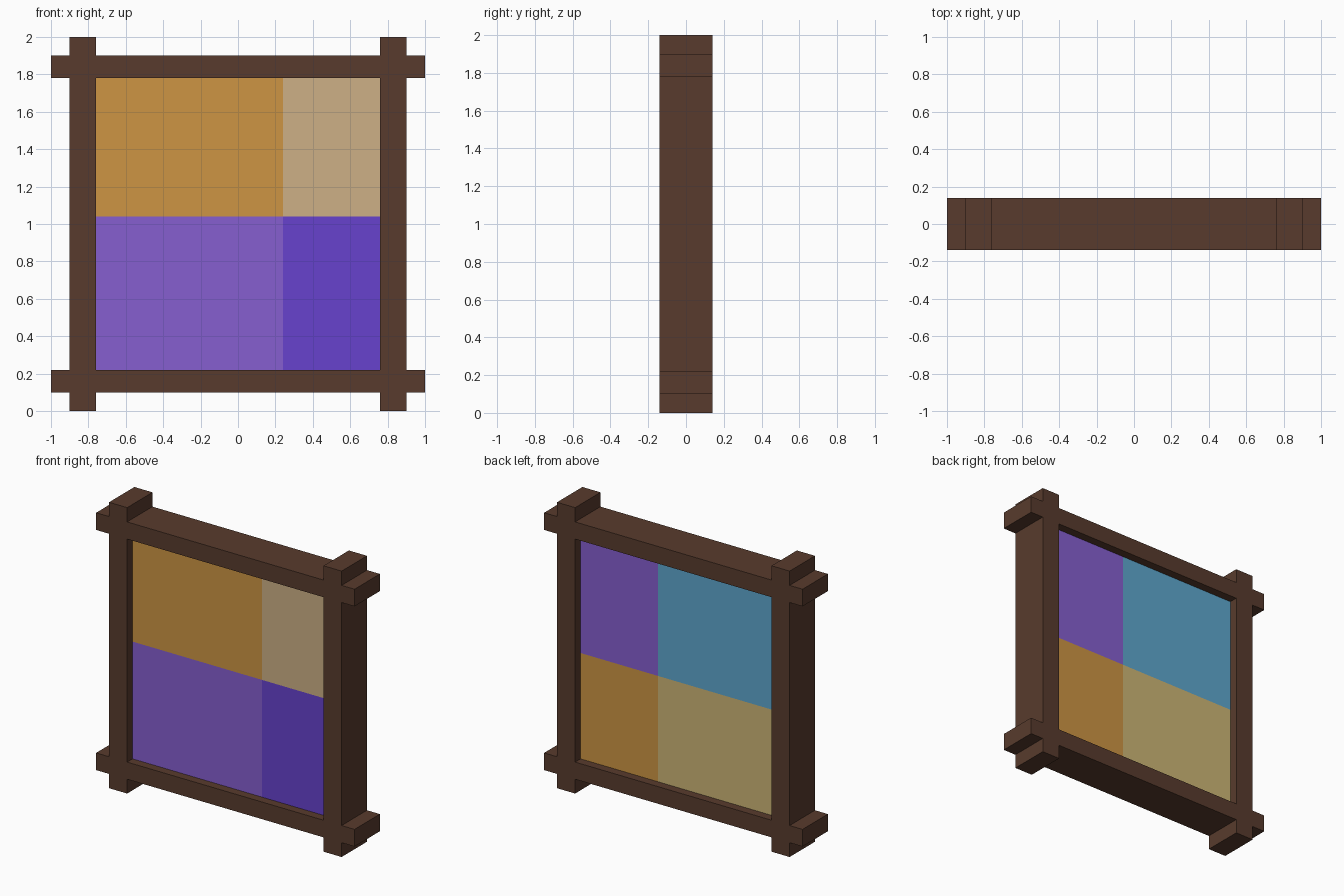
import bpy, bmesh
from mathutils import Vector

if "Cube" in bpy.data.objects:
    bpy.data.objects.remove(bpy.data.objects["Cube"])


def material(name, rgb):
    """Flat colour from sRGB 0-255."""
    def lin(c):
        c /= 255
        return c / 12.92 if c <= 0.04045 else ((c + 0.055) / 1.055) ** 2.4
    m = bpy.data.materials.new(name)
    m.diffuse_color = (*[lin(c) for c in rgb], 1)
    m.use_nodes = True
    m.node_tree.nodes["Principled BSDF"].inputs["Base Color"].default_value = m.diffuse_color
    return m


def finish(bm, name, mats):
    bmesh.ops.recalc_face_normals(bm, faces=bm.faces)
    me = bpy.data.meshes.new(name)
    bm.to_mesh(me)
    bm.free()
    for m in mats:
        me.materials.append(m)
    ob = bpy.data.objects.new(name, me)
    bpy.context.collection.objects.link(ob)
    return ob


wood = material("dark brown wood", (88, 59, 45))
panes = [material(n, c) for n, c in (
    ("orange", (205, 149, 67)),
    ("tan", (205, 176, 134)),
    ("purple", (134, 95, 208)),
    ("deep violet", (103, 66, 205)),
    ("sky blue", (94, 167, 206)),
    ("khaki", (205, 182, 118)))]
ORANGE, TAN, PURPLE, VIOLET, BLUE, KHAKI = range(6)

# Frame: crossing posts and rails, as grid cells extruded to one solid
DEPTH = 0.14
xs = [-1, -0.9, -0.76, 0.76, 0.9, 1]
zs = [0, 0.10, 0.22, 1.78, 1.90, 2]
bm = bmesh.new()
for i in range(5):
    for k in range(5):
        if i in (1, 3) or k in (1, 3):
            bm.faces.new([bm.verts.new((x, -DEPTH, z)) for x, z in (
                (xs[i], zs[k]), (xs[i + 1], zs[k]),
                (xs[i + 1], zs[k + 1]), (xs[i], zs[k + 1]))])
bmesh.ops.remove_doubles(bm, verts=bm.verts, dist=1e-4)
ext = bmesh.ops.extrude_face_region(bm, geom=bm.faces[:], use_keep_orig=True)
moved = [g for g in ext["geom"] if isinstance(g, bmesh.types.BMVert)]
bmesh.ops.translate(bm, verts=moved, vec=(0, 2 * DEPTH, 0))
finish(bm, "frame", [wood])

# Panel: one slab let into the frame, cut along the colour borders
FRONT_X, FRONT_Z = 0.24, 1.04
BACK_X, BACK_Z = 0.16, 0.96
bm = bmesh.new()
bmesh.ops.create_cube(bm, size=1)
for v in bm.verts:
    v.co = Vector((v.co.x * 1.56, v.co.y * 0.16, v.co.z * 1.60 + 1))
for co, no in (((FRONT_X, 0, 0), (1, 0, 0)), ((BACK_X, 0, 0), (1, 0, 0)),
               ((0, 0, FRONT_Z), (0, 0, 1)), ((0, 0, BACK_Z), (0, 0, 1))):
    bmesh.ops.bisect_plane(bm, geom=bm.verts[:] + bm.edges[:] + bm.faces[:],
                           plane_co=co, plane_no=no)
bm.normal_update()
for f in bm.faces:
    c = f.calc_center_median()
    if f.normal.y > 0.5:    # back side
        right, top = c.x > BACK_X, c.z > BACK_Z
        colours = ((KHAKI, ORANGE), (BLUE, PURPLE))
    else:                   # front side
        right, top = c.x > FRONT_X, c.z > FRONT_Z
        colours = ((PURPLE, VIOLET), (ORANGE, TAN))
    f.material_index = colours[top][right]
finish(bm, "colour_panel", panes)
